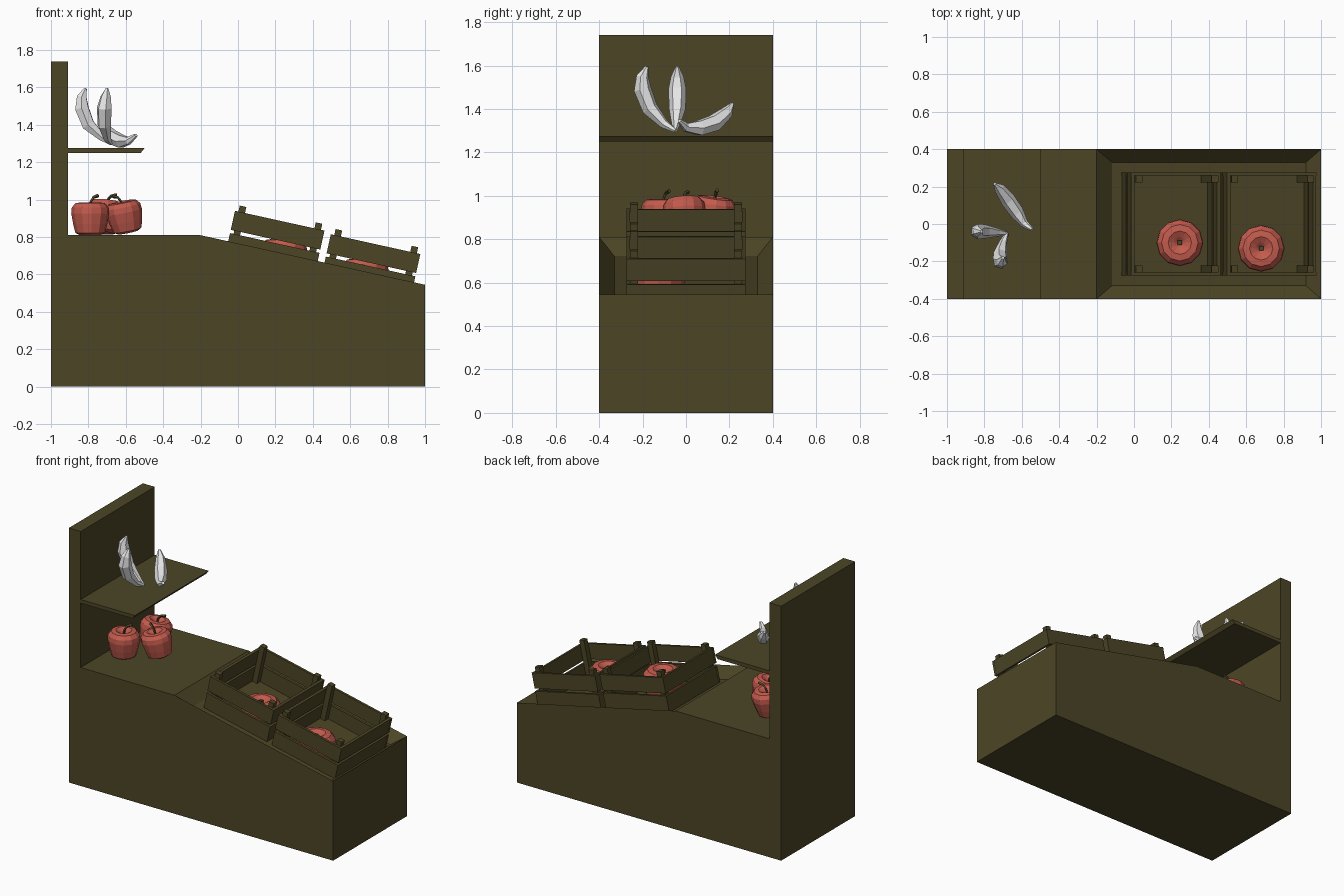
import bpy, bmesh, math
from mathutils import Vector, Matrix

if "Cube" in bpy.data.objects:
    bpy.data.objects.remove(bpy.data.objects["Cube"])


def material(name, rgb):
    m = bpy.data.materials.new(name)
    m.diffuse_color = (*rgb, 1)
    m.use_nodes = True
    m.node_tree.nodes["Principled BSDF"].inputs["Base Color"].default_value = m.diffuse_color
    return m


WOOD = material("dark_wood", (0.072, 0.06, 0.019))
RED = material("apple_red", (0.55, 0.105, 0.075))
WHITE = material("pale_banana", (0.8, 0.8, 0.8))


def finish(bm, name, *mats):
    bmesh.ops.recalc_face_normals(bm, faces=bm.faces)
    me = bpy.data.meshes.new(name)
    bm.to_mesh(me)
    bm.free()
    for m in mats:
        me.materials.append(m)
    ob = bpy.data.objects.new(name, me)
    bpy.context.collection.objects.link(ob)
    return ob


def prism(profile, half):
    """Extrude an x-z profile across y."""
    bm = bmesh.new()
    f = bm.faces.new([bm.verts.new((x, -half, z)) for x, z in profile])
    ext = bmesh.ops.extrude_face_region(bm, geom=[f])["geom"]
    for v in ext:
        if isinstance(v, bmesh.types.BMVert):
            v.co.y = half
    bmesh.ops.recalc_face_normals(bm, faces=bm.faces)
    return bm


def add_box(bm, x0, x1, y0, y1, z0, z1):
    m = (Matrix.Translation(((x0 + x1) / 2, (y0 + y1) / 2, (z0 + z1) / 2))
         @ Matrix.Diagonal((x1 - x0, y1 - y0, z1 - z0, 1)))
    bmesh.ops.create_cube(bm, size=1, matrix=m)


def add_rings(bm, rings, mat=0):
    """Bridge rings of points and cap both ends."""
    loops = [[bm.verts.new(p) for p in r] for r in rings]
    n = len(loops[0])
    faces = [bm.faces.new((a[i], a[(i + 1) % n], b[(i + 1) % n], b[i]))
             for a, b in zip(loops, loops[1:]) for i in range(n)]
    faces += [bm.faces.new(loops[0][::-1]), bm.faces.new(loops[-1])]
    for f in faces:
        f.material_index = mat


def add_tube(bm, pts, radii, sides, mat=0):
    """Sweep a tapering polygon along a curved path."""
    pts = [Vector(p) for p in pts]
    side = (pts[len(pts) // 2] - pts[0]).cross(pts[-1] - pts[0]).normalized()
    rings = []
    for i, (p, r) in enumerate(zip(pts, radii)):
        t = (pts[min(i + 1, len(pts) - 1)] - pts[max(i - 1, 0)]).normalized()
        up = t.cross(side).normalized()
        rings.append([p + r * (math.cos(a) * side + math.sin(a) * up)
                      for a in (2 * math.pi * k / sides for k in range(sides))])
    add_rings(bm, rings, mat)


# Stand: counter with sloped front and tall end panel
bm = prism([(-1, 0), (1, 0), (1, .545), (-.2, .81), (-.91, .81), (-.91, 1.74), (-1, 1.74)], .4)
slope = max((f for f in bm.faces if f.normal.z > .9 and f.normal.x > .1),
            key=lambda f: f.calc_area())
# Bevelled recess sunk into the slope
bmesh.ops.inset_individual(bm, faces=[slope], thickness=.05, depth=0)
for v in slope.verts:
    x = -.118 if v.co.x < .4 else .92
    v.co = (x, math.copysign(.33, v.co.y), .81 - (x + .2) * .2208 - .07)
finish(bm, "stand", WOOD)

# Shelf with a chamfered front edge
finish(prism([(-.91, 1.25), (-.52, 1.25), (-.5, 1.275), (-.91, 1.275)], .4), "shelf", WOOD)

# Slatted crates resting in the recess
TILT = math.atan(.2208)


def crate(name, x, lift, y):
    bm = bmesh.new()
    for z0, z1 in ((-.065, .045), (.063, .167)):
        for s in (-1, 1):
            add_box(bm, -.245, .245, *sorted((s * .258, s * .275)), z0, z1)
            add_box(bm, *sorted((s * .226, s * .244)), -.258, .258, z0, z1)
    for sx in (-1, 1):
        for sy in (-1, 1):
            add_box(bm, *sorted((sx * .19, sx * .226)),
                    *sorted((sy * .222, sy * .258)), -.065, .2)
    ob = finish(bm, name, WOOD)
    ob.matrix_world = (Matrix.Translation((x, y, .81 - (x + .2) * .2208))
                       @ Matrix.Rotation(TILT, 4, 'Y') @ Matrix.Translation((0, 0, lift)))


crate("crate_upper", .187, 0, 0)
crate("crate_lower", .702, -.012, 0)

# Apples: low-poly lathe with a dimple and a bent stem
APPLE = [(.03, .012), (.055, 0), (.078, .012), (.09, .06), (.1, .115),
         (.097, .145), (.078, .168), (.05, .172), (.025, .158), (.008, .145)]


def apple(name, loc, size=1, tilt=(0, 0), turn=0, stem=True):
    bm = bmesh.new()
    add_rings(bm, [[(r * math.cos(a), r * math.sin(a), z)
                    for a in (math.tau * k / 12 for k in range(12))] for r, z in APPLE])
    if stem:
        add_tube(bm, [(0, 0, .14), (.004, 0, .175), (.02, 0, .198), (.05, 0, .208)],
                 (.006, .007, .008, .01), 4, 1)
    else:
        add_box(bm, -.009, .009, -.009, .009, .14, .165)
        for f in bm.faces[-6:]:
            f.material_index = 1
    ob = finish(bm, name, RED, WOOD)
    ob.matrix_world = (Matrix.Translation(loc) @ Matrix.Rotation(tilt[0], 4, 'X')
                       @ Matrix.Rotation(tilt[1], 4, 'Y') @ Matrix.Rotation(turn, 4, 'Z')
                       @ Matrix.Scale(size, 4))


apple("apple_left", (-.79, -.105, .81), 1.02, (0, 0), .6)
apple("apple_back", (-.72, .11, .822), 1.02, (-.14, .1), .1)
apple("apple_right", (-.588, 0, .825), .98, (.08, -.2), 2.6)
apple("crate_apple_upper", (.245, -.1, .575), 1.25, stem=False)
apple("crate_apple_lower", (.68, -.13, .47), 1.25, stem=False)

# Bananas: tapering six-sided curved sweeps
RADII = (.01, .022, .038, .041, .029, .008)
BANANAS = {
    "banana_lying": [(-.545, -.03, 1.345), (-.585, .0, 1.315), (-.625, .06, 1.312),
                     (-.675, .13, 1.335), (-.72, .19, 1.385), (-.745, .215, 1.425)],
    "banana_side": [(-.68, -.05, 1.30), (-.73, -.045, 1.335), (-.80, -.04, 1.40),
                    (-.835, -.04, 1.49), (-.835, -.04, 1.55), (-.815, -.04, 1.595)],
    "banana_front": [(-.68, -.05, 1.30), (-.70, -.1, 1.33), (-.715, -.165, 1.40),
                     (-.715, -.2, 1.49), (-.707, -.2, 1.55), (-.70, -.18, 1.595)],
}
for name, path in BANANAS.items():
    bm = bmesh.new()
    add_tube(bm, path, RADII, 6)
    finish(bm, name, WHITE)
